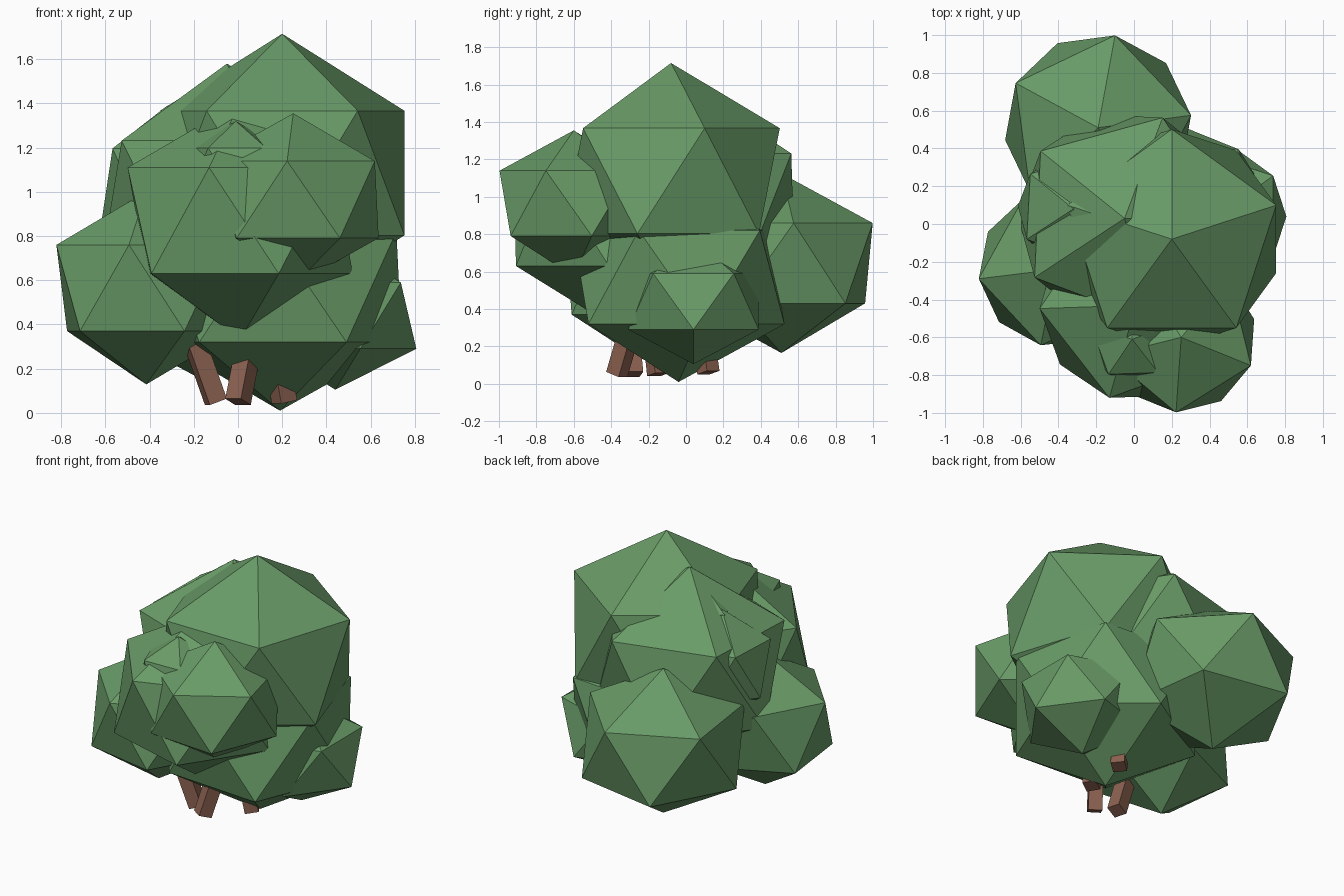
import bpy
import math
from mathutils import Vector

if "Cube" in bpy.data.objects:
    bpy.data.objects.remove(bpy.data.objects["Cube"])


def material(name, rgb):
    m = bpy.data.materials.new(name)
    m.diffuse_color = (*rgb, 1)
    m.use_nodes = True
    m.node_tree.nodes["Principled BSDF"].inputs["Base Color"].default_value = m.diffuse_color
    return m


GREEN = material("leaf green", (0.141, 0.328, 0.136))
BROWN = material("bark brown", (0.26, 0.12, 0.08))


def leaf_clump(name, centre, width, height, angle):
    """Low-poly clump; angle is the heading of one upper-ring corner."""
    bpy.ops.mesh.primitive_ico_sphere_add(
        subdivisions=1, radius=1, location=centre,
        rotation=(0, 0, math.radians(angle)))
    ob = bpy.context.object
    ob.name = name
    ob.scale = (width, width, height)
    ob.data.materials.append(GREEN)


def stem(name, foot, top, width=0.085):
    """Square stick from foot to top."""
    a, b = Vector(foot), Vector(top)
    d = b - a
    bpy.ops.mesh.primitive_cube_add(size=1, location=(a + b) / 2)
    ob = bpy.context.object
    ob.name = name
    ob.scale = (width, width, d.length)
    ob.rotation_euler = d.to_track_quat('Z', 'Y').to_euler()
    ob.data.materials.append(BROWN)


# Foliage: name, centre, horizontal radius, vertical radius, heading
for clump in [
    ("top_clump", (0.20, -0.08, 1.085), 0.65, 0.63, 90),
    ("front_right_clump", (0.25, -0.60, 0.965), 0.445, 0.39, -94),
    ("front_clump", (0.01, -0.43, 0.87), 0.57, 0.537, 254),
    ("base_clump", (0.19, -0.04, 0.57), 0.635, 0.56, -94),
    ("left_clump", (-0.415, -0.24, 0.565), 0.458, 0.436, 187),
    ("back_clump", (-0.19, 0.51, 0.645), 0.555, 0.48, 79.6),
    ("upper_left_clump", (-0.05, 0.03, 0.95), 0.637, 0.63, 69.3),
    ("right_clump", (0.44, 0.04, 0.44), 0.41, 0.335, 36),
    ("small_left_clump", (-0.32, 0.08, 1.04), 0.33, 0.35, 213),
    ("small_front_clump", (-0.01, -0.61, 1.10), 0.25, 0.22, 20),
]:
    leaf_clump(*clump)

# Stems below the foliage
stem("front_stem", (0.0, -0.37, 0.05), (0.06, -0.28, 0.36))
stem("left_stem", (-0.10, -0.28, 0.05), (-0.21, -0.31, 0.36))
stem("right_stem", (0.21, -0.15, 0.05), (0.16, -0.18, 0.34))
stem("back_stem", (0.22, 0.12, 0.06), (0.17, 0.08, 0.34))
